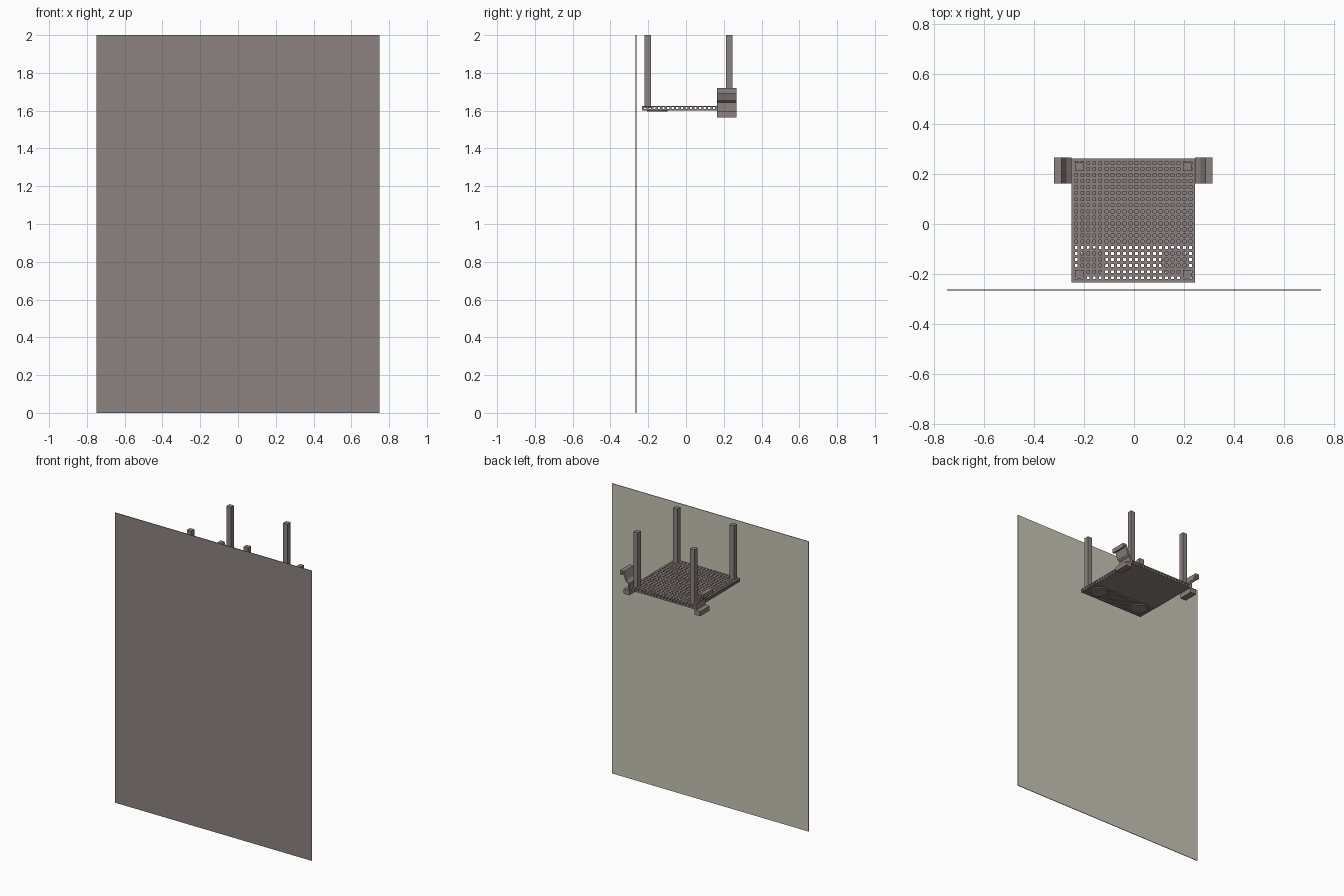
import bpy, bmesh, math
from mathutils import Vector, Matrix

if "Cube" in bpy.data.objects:
    bpy.data.objects.remove(bpy.data.objects["Cube"])


def material(name, rgb):
    m = bpy.data.materials.new(name)
    m.diffuse_color = (*rgb, 1)
    m.use_nodes = True
    m.node_tree.nodes["Principled BSDF"].inputs["Base Color"].default_value = m.diffuse_color
    return m


BROWN = material("brown_grey", (0.26, 0.225, 0.215))
PALE = material("pale_green_grey", (0.56, 0.56, 0.475))


def finish(bm, name, mats=(BROWN,)):
    bmesh.ops.recalc_face_normals(bm, faces=bm.faces)
    me = bpy.data.meshes.new(name)
    bm.to_mesh(me)
    bm.free()
    for m in mats:
        me.materials.append(m)
    ob = bpy.data.objects.new(name, me)
    bpy.context.collection.objects.link(ob)
    return ob


def add_box(bm, x0, x1, y0, y1, z0, z1):
    mat = (Matrix.Translation(((x0 + x1) / 2, (y0 + y1) / 2, (z0 + z1) / 2))
           @ Matrix.Diagonal((x1 - x0, y1 - y0, z1 - z0, 1)))
    bmesh.ops.create_cube(bm, size=1, matrix=mat)


def box(name, *dims):
    bm = bmesh.new()
    add_box(bm, *dims)
    return finish(bm, name)


# Large thin wall panel, pale on its rear face
panel = box("wall_panel", -0.75, 0.75, -0.267, -0.263, 0, 2)
panel.data.materials.append(PALE)
for p in panel.data.polygons:
    p.material_index = 1 if p.normal.y > 0.5 else 0

# Perforated tray: open lattice of bars in two layers joined by posts
X0, X1, Y0, Y1 = -0.25, 0.245, -0.234, 0.263
ZB, ZT = 1.602, 1.625
N, W, H = 20, 0.0125, 0.0065
xs = [X0 + W / 2 + i * (X1 - X0 - W) / N for i in range(N + 1)]
ys = [Y0 + W / 2 + i * (Y1 - Y0 - W) / N for i in range(N + 1)]
bm = bmesh.new()
for z0, z1 in ((ZB, ZB + H), (ZT - H, ZT)):
    for x in xs:
        add_box(bm, x - W / 2, x + W / 2, Y0, Y1, z0, z1)
    for y in ys:
        add_box(bm, X0, X1, y - W / 2, y + W / 2, z0, z1)
for x in xs:
    for y in ys:
        add_box(bm, x - W / 2, x + W / 2, y - W / 2, y + W / 2, ZB + H, ZT - H)
finish(bm, "lattice_tray")

# Solid plate closing the rear part of the underside
box("underside_plate", X0, X1, -0.08, Y1, ZB - 0.002, ZB + 0.001)

# Round pads under the front corners
for side, x in (("left", -0.168), ("right", 0.163)):
    bm = bmesh.new()
    bmesh.ops.create_cone(bm, cap_ends=True, segments=32, radius1=0.055, radius2=0.055,
                          depth=0.008, matrix=Matrix.Translation((x, -0.152, 1.599)))
    finish(bm, side + "_round_pad")

# Four square posts
for side, x in (("left", -0.22), ("right", 0.213)):
    for end, y in (("front", -0.202), ("rear", 0.229)):
        box(f"{end}_{side}_post", x - 0.017, x + 0.017, y - 0.017, y + 0.017, 1.615, 2)

# Bent side brackets: a hooked strip with a foot, extruded along y
PATH = [(0.064, 1.69), (0.064, 1.714), (0.045, 1.714), (0.026, 1.66),
        (0.006, 1.645), (0.006, 1.571)]
T = 0.006


def strip_outline(path):
    pts = [Vector(p) for p in path]
    left, right = [], []
    for i, p in enumerate(pts):
        a = (p - pts[i - 1]).normalized() if i else None
        b = (pts[i + 1] - p).normalized() if i < len(pts) - 1 else None
        a, b = a or b, b or a
        na, nb = Vector((-a.y, a.x)), Vector((-b.y, b.x))
        n = (na + nb).normalized()
        n *= T / max(n.dot(na), 0.4)
        left.append(p + n)
        right.append(p - n)
    return left + right[::-1]


for side, s, edge in (("left", -1, X0), ("right", 1, X1)):
    bm = bmesh.new()
    f = bm.faces.new([bm.verts.new((edge + s * p.x, 0.163, p.y)) for p in strip_outline(PATH)])
    ext = bmesh.ops.extrude_face_region(bm, geom=[f])
    bmesh.ops.translate(bm, vec=(0, 0.104, 0),
                        verts=[v for v in ext["geom"] if isinstance(v, bmesh.types.BMVert)])
    xa, xb = sorted((edge, edge + s * 0.045))
    add_box(bm, xa, xb, 0.163, 0.267, 1.565, 1.597)
    finish(bm, side + "_hook_bracket")
